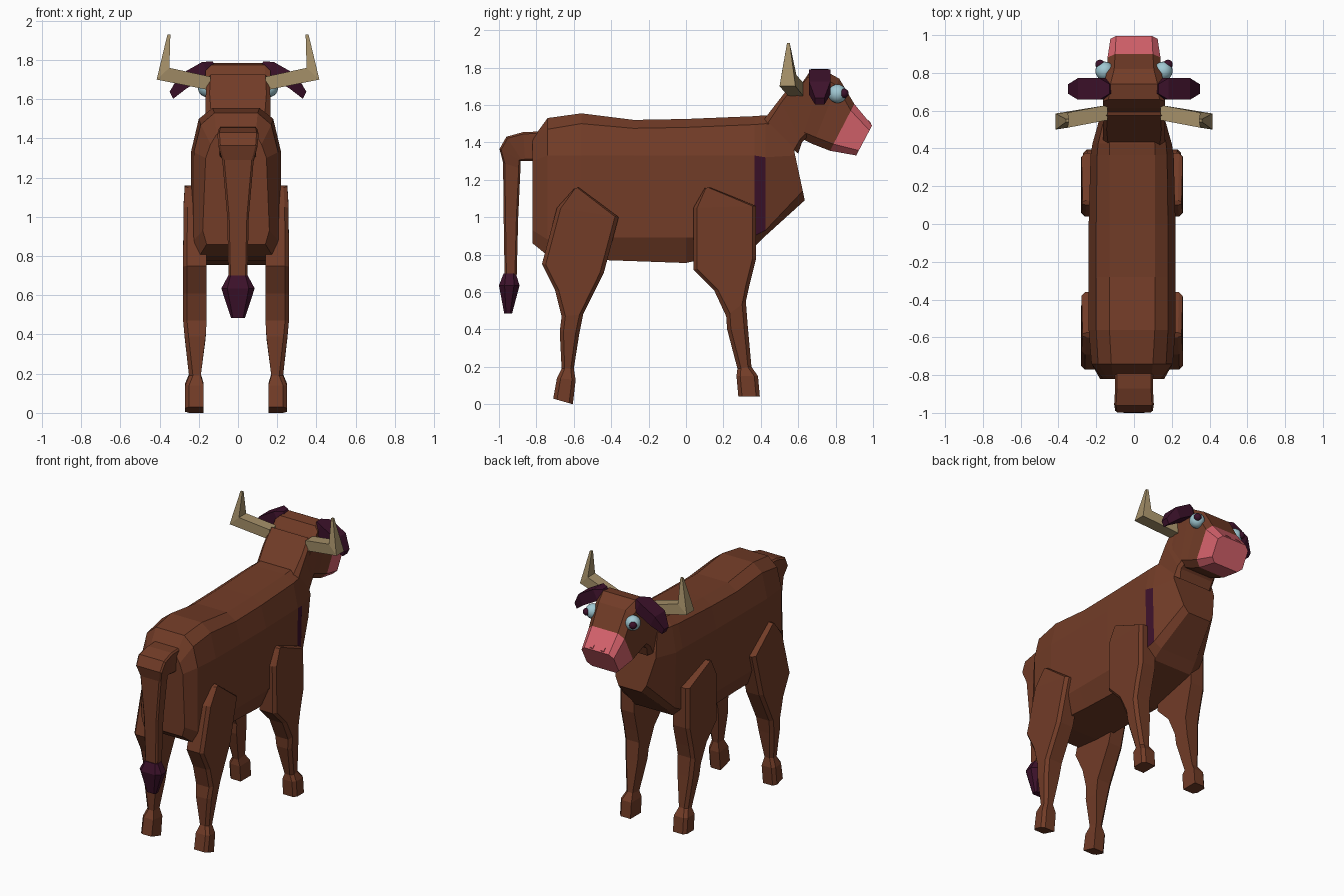
import bpy, bmesh
from mathutils import Vector


def material(name, r, g, b):
    lin = [((c / 255 + 0.055) / 1.055) ** 2.4 for c in (r, g, b)]
    m = bpy.data.materials.new(name)
    m.diffuse_color = (*lin, 1)
    return m


BROWN = material("brown_hide", 114, 60, 39)
PURPLE = material("dark_purple", 60, 17, 42)
PINK = material("pink_muzzle", 214, 98, 108)
HORN = material("tan_horn", 164, 143, 104)
EYE = material("pale_blue_eye", 160, 200, 210)


def loft(name, rings, mats, rule=None):
    """Skin equal-length rings, cap both ends; rule(ring, side) gives the material index."""
    bm = bmesh.new()
    vs = [[bm.verts.new(p) for p in ring] for ring in rings]
    n = len(rings[0])
    for i in range(len(rings) - 1):
        for j in range(n):
            k = (j + 1) % n
            f = bm.faces.new((vs[i][j], vs[i][k], vs[i + 1][k], vs[i + 1][j]))
            f.material_index = rule(i, j) if rule else 0
    bm.faces.new(vs[0])
    end = bm.faces.new(vs[-1])
    end.material_index = rule(len(rings) - 2, 0) if rule else 0
    bmesh.ops.recalc_face_normals(bm, faces=bm.faces)
    me = bpy.data.meshes.new(name)
    bm.to_mesh(me)
    bm.free()
    for m in mats:
        me.materials.append(m)
    ob = bpy.data.objects.new(name, me)
    bpy.context.collection.objects.link(ob)
    return ob


def flip(rings, cx=0.0):
    return [[(2 * cx - x, y, z) for x, y, z in r] for r in rings]


def pair(name, rings, mat, cx=0.0):
    loft("right_" + name, rings, [mat])
    loft("left_" + name, flip(rings, cx), [mat])


CX = -0.01  # body and legs sit slightly off the centre line

# Body: y at top, y at bottom, then half-outline (x, z) from spine to belly
stations = [
    (-0.82, -0.82, [(.10, 1.42), (.13, 1.37), (.155, 1.30), (.17, .93), (.15, .86)]),
    (-0.74, -0.74, [(.11, 1.53), (.18, 1.47), (.215, 1.33), (.215, .88), (.19, .795)]),
    (-0.56, -0.56, [(.12, 1.555), (.19, 1.50), (.23, 1.33), (.23, .89), (.18, .775)]),
    (-0.28, -0.28, [(.12, 1.52), (.19, 1.475), (.23, 1.33), (.23, .89), (.17, .765)]),
    (0.00, 0.00, [(.12, 1.525), (.19, 1.48), (.23, 1.33), (.23, .89), (.17, .755)]),
    (0.365, 0.365, [(.12, 1.54), (.185, 1.495), (.22, 1.33), (.215, .90), (.15, .84)]),
    (0.425, 0.425, [(.12, 1.545), (.18, 1.50), (.21, 1.32), (.20, .93), (.14, .90)]),
    (0.54, 0.635, [(.10, 1.535), (.15, 1.49), (.165, 1.33), (.12, 1.14), (.09, 1.09)]),
]
rings = []
for yt, yb, half in stations:
    zt, zb = half[0][1], half[-1][1]
    pts = [(x, yt + (yb - yt) * (zt - z) / (zt - zb), z) for x, z in half]
    rings.append([(CX + x, y, z) for x, y, z in pts] +
                 [(CX - x, y, z) for x, y, z in reversed(pts)])
# the dark stripe is one flank panel behind the shoulder
loft("body", rings, [BROWN, PURPLE], lambda i, j: 1 if (i, j) == (5, 2) else 0)


# Legs: rows of rear (y, z), front (y, z), inner x, outer x
def leg(name, rows):
    out = []
    for ya, za, yb, zb, xi, xo in rows:
        c = min(0.02, (yb - ya) * 0.25)  # chamfer on the outer edges
        dz = (zb - za) * c / (yb - ya)
        out.append([(xi, ya, za), (xo - 0.02, ya, za), (xo, ya + c, za + dz),
                    (xo, yb - c, zb - dz), (xo - 0.02, yb, zb), (xi, yb, zb)])
    pair(name, [[(x + CX, y, z) for x, y, z in r] for r in out], BROWN, CX)


leg("front_leg", [
    (.10, 1.155, .125, 1.16, .15, .262),
    (.04, 1.05, .375, 1.06, .15, .268),
    (.04, .72, .375, .78, .15, .27),
    (.15, .61, .34, .64, .15, .27),
    (.215, .47, .32, .55, .15, .27),
    (.22, .40, .33, .42, .155, .262),
    (.275, .19, .35, .20, .18, .24),
    (.27, .15, .385, .15, .165, .26),
    (.28, .04, .395, .04, .165, .26)])
leg("back_leg", [
    (-.60, 1.15, -.575, 1.16, .15, .262),
    (-.69, 1.05, -.36, 1.00, .15, .268),
    (-.77, .75, -.44, .70, .15, .27),
    (-.70, .61, -.49, .60, .15, .27),
    (-.665, .47, -.55, .48, .15, .27),
    (-.675, .39, -.57, .38, .155, .262),
    (-.665, .19, -.60, .19, .18, .24),
    (-.69, .14, -.59, .13, .165, .26),
    (-.71, .03, -.605, .0, .165, .26)])


# Symmetric boxes along a side-view path: (y, z) upper, (y, z) lower, half width upper/lower, chamfer
def boxes(name, rows, mats, rule=None):
    out = []
    for a, b, wa, wb, c in rows:
        a, b = Vector(a), Vector(b)
        d = (b - a).normalized() * c
        half = [(wa - c, a), (wa, a + d), (wb, b - d), (wb - c, b)]
        out.append([(x, p.x, p.y) for x, p in half] +
                   [(-x, p.x, p.y) for x, p in reversed(half)])
    return loft(name, out, mats, rule)


boxes("neck", [
    ((.40, 1.50), (.60, 1.34), .165, .15, .03),
    ((.50, 1.63), (.62, 1.40), .165, .15, .02),
    ((.575, 1.725), (.66, 1.44), .16, .14, .02)], [BROWN])
boxes("head", [
    ((.615, 1.71), (.515, 1.485), .165, .15, .025),
    ((.66, 1.775), (.545, 1.455), .165, .15, .03),
    ((.74, 1.785), (.62, 1.42), .16, .145, .035),
    ((.82, 1.74), (.68, 1.39), .145, .14, .04),
    ((.90, 1.605), (.77, 1.355), .14, .14, .04),
    ((.995, 1.49), (.91, 1.33), .125, .125, .03)],
    [BROWN, PINK], lambda i, j: 1 if i == 4 else 0)
# Nostrils: thin dark plates on the muzzle
for side, s in (("right", 1), ("left", -1)):
    loft(side + "_nostril", [
        [(s * .03, .972, 1.517 + h), (s * .055, .972, 1.517 + h),
         (s * .055, .990, 1.496 + h), (s * .03, .990, 1.496 + h)] for h in (0, .006)], [PINK])

# Horns: out, then up to a narrow tip
pair("horn", [
    [(.14, .55, 1.645), (.14, .63, 1.645), (.14, .63, 1.715), (.14, .55, 1.715)],
    [(.415, .50, 1.70), (.415, .585, 1.70), (.35, .59, 1.76), (.35, .51, 1.76)],
    [(.36, .54, 1.93), (.36, .555, 1.93), (.345, .555, 1.93), (.345, .54, 1.93)]], HORN)

# Ears: flattened drooping leaves
ear = []
for x, z, hy, t in [(.12, 1.775, .025, .018), (.165, 1.755, .057, .035),
                    (.28, 1.69, .057, .035), (.34, 1.62, .025, .018)]:
    o, yc = t * 0.5, 0.715
    ear.append([(x - o, yc - hy, z - t), (x - o, yc + hy, z - t),
                (x + o, yc + hy, z + t), (x + o, yc - hy, z + t)])
pair("ear", ear, PURPLE)

# Tail and tuft
boxes("tail", [
    ((-.72, 1.46), (-.72, 1.30), .10, .10, .01),
    ((-.87, 1.455), (-.86, 1.30), .10, .09, .01),
    ((-.96, 1.43), (-.875, 1.30), .105, .085, .01),
    ((-.997, 1.365), (-.885, 1.30), .10, .08, .01),
    ((-.978, 1.29), (-.885, 1.26), .08, .075, .01),
    ((-.975, 1.0), (-.897, 1.0), .055, .055, .01),
    ((-.97, .69), (-.905, .69), .048, .048, .01)], [BROWN])
boxes("tail_tuft", [
    ((-.975, .70), (-.91, .70), .05, .05, .012),
    ((-1.0, .635), (-.89, .635), .085, .085, .03),
    ((-.972, .485), (-.93, .485), .036, .036, .01)], [PURPLE])


# Eyes and pupils
def ball(name, loc, r, mat):
    bpy.ops.mesh.primitive_uv_sphere_add(segments=16, ring_count=10, radius=r, location=loc)
    ob = bpy.context.object
    ob.name = name
    ob.data.materials.append(mat)
    bpy.ops.object.shade_smooth()


for side, s in (("right", 1), ("left", -1)):
    ball(side + "_eye", (s * .155, .81, 1.66), .05, EYE)
    ball(side + "_pupil", (s * .18, .845, 1.662), .025, PURPLE)
